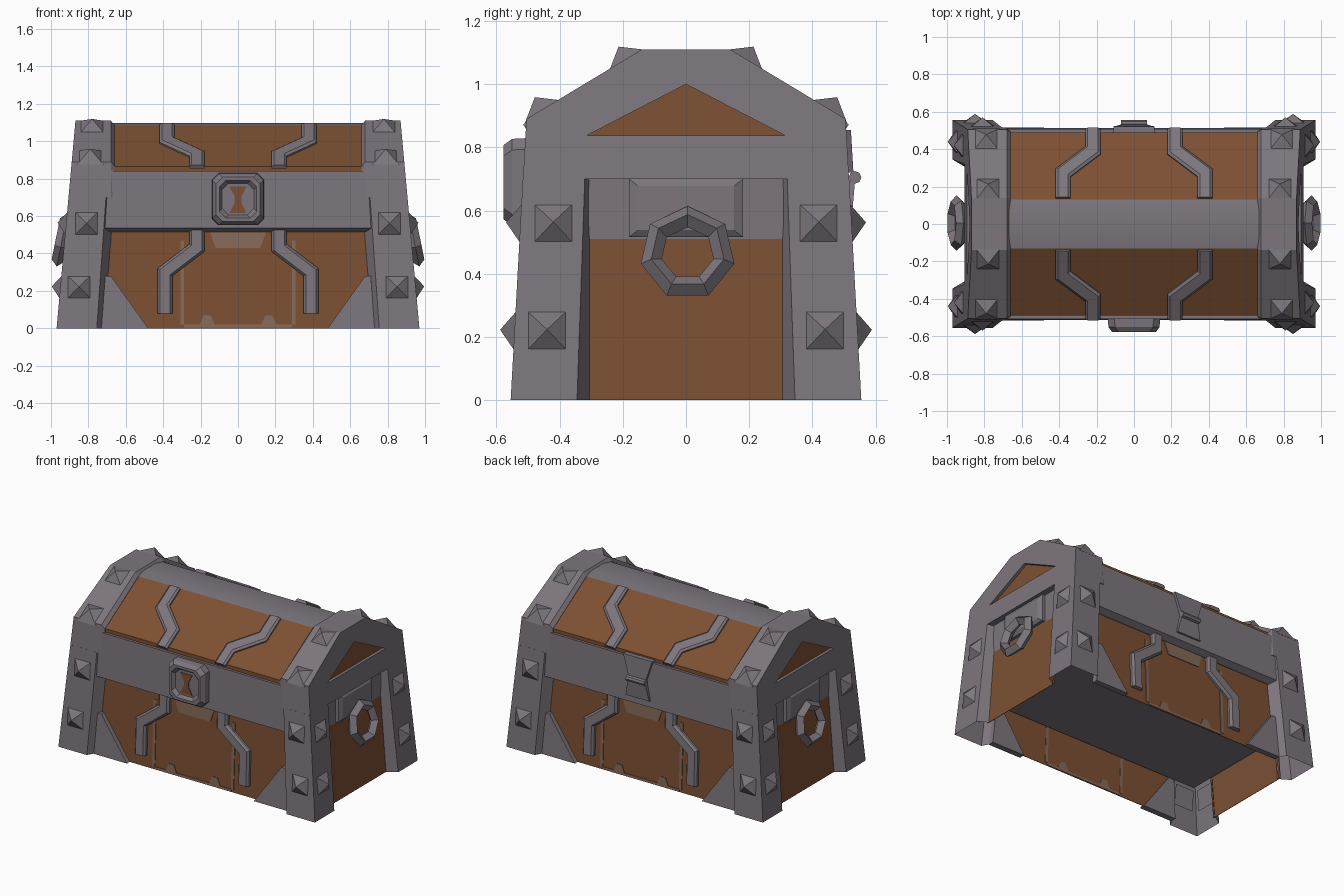
import bpy, bmesh, math
from mathutils import Vector, Matrix

cube = bpy.data.objects.get("Cube")
if cube:
    bpy.data.objects.remove(cube, do_unlink=True)


def material(name, rgb):
    m = bpy.data.materials.new(name)
    m.use_nodes = True
    m.diffuse_color = (*rgb, 1)
    m.node_tree.nodes["Principled BSDF"].inputs["Base Color"].default_value = (*rgb, 1)
    return m


IRON = material("grey iron", (0.205, 0.183, 0.205))
WOOD = material("brown wood", (0.2, 0.08, 0.033))
WORN = material("worn wood", (0.24, 0.142, 0.098))


def finish(name, bm, mats, mirror=""):
    bmesh.ops.recalc_face_normals(bm, faces=bm.faces)
    me = bpy.data.meshes.new(name)
    bm.to_mesh(me)
    bm.free()
    for m in mats:
        me.materials.append(m)
    ob = bpy.data.objects.new(name, me)
    bpy.context.collection.objects.link(ob)
    if mirror:
        mod = ob.modifiers.new("mirror", "MIRROR")
        mod.use_axis = ("X" in mirror, "Y" in mirror, False)
        mod.use_mirror_merge = False


def skin(bm, loops, closed=True):
    """Skin matching loops of points; closed loops get caps at both ends."""
    rows = [[bm.verts.new(p) for p in loop] for loop in loops]
    n = len(rows[0])
    for a, b in zip(rows, rows[1:]):
        for i in range(n if closed else n - 1):
            j = (i + 1) % n
            bm.faces.new((a[i], a[j], b[j], b[i]))
    if closed:
        bm.faces.new(rows[0])
        bm.faces.new(rows[-1])


def loft(name, loops, mat, mirror="", closed=True):
    bm = bmesh.new()
    skin(bm, loops, closed)
    finish(name, bm, [mat], mirror)


# Tapering surfaces: outer frame and recessed wood
def frame_x(z): return 0.97 - 0.091 * z
def frame_y(z): return 0.555 - 0.055 * z
def side_x(z): return 0.905 - 0.08 * z
def wall_y(z): return 0.485 - 0.04 * z
def lid_z(y): return 0.865 + (0.49 - y) * 0.61


def on_wall(p, d): return (p[0], wall_y(p[1]) + d, p[1])
def on_lid(p, d): return (p[0], p[1] + 0.52 * d, lid_z(p[1]) + 0.85 * d)


# Thin wooden walls
def long_wall(z): return [(x, wall_y(z) - t, z) for x, t in ((-0.72, 0), (0.72, 0), (0.72, 0.003), (-0.72, 0.003))]
def end_wall(z): return [(side_x(z) - t, y, z) for y, t in ((-0.32, 0), (0.32, 0), (0.32, 0.003), (-0.32, 0.003))]


loft("long_walls", [long_wall(0), long_wall(0.54)], WOOD, "Y")
loft("end_walls", [end_wall(0), end_wall(0.51)], WOOD, "X")

# Iron core: raised floor up to the lid
core = [(-0.864, -0.46), (0.864, -0.46), (0.864, 0.46), (-0.864, 0.46)]
loft("body_core", [[(x, y, z) for x, y in core] for z in (0.26, 0.84)], IRON)


# Hollow corner legs with bevelled edges
def leg(z):
    x, y = frame_x(z), frame_y(z)
    return [(0.71 - 0.08 * z, wall_y(z) - 0.01, z), (0.755 - 0.07 * z, y, z), (x, y, z),
            (x, 0.345 - 0.035 * z, z), (side_x(z) - 0.01, 0.30, z)]


loft("corner_legs", [leg(0), leg(0.7)], IRON, "XY", closed=False)

# Rim band
band = [(0.44, 0.515), (0.475, 0.515), (0.513, 0.535), (0.507, 0.84), (0.44, 0.84)]
loft("rim_band", [[(x, y, z) for y, z in band] for x in (-0.72, 0.72)], IRON, "Y")

# Gabled end frames with a recessed wooden triangle
bm = bmesh.new()
half = [(0.516, 0.70), (0.505, 0.89), (0.14, 1.11)]
prof = half + [(-y, z) for y, z in reversed(half)]
low = [(y * 0.975, z - 0.025 if z > 0.8 else z) for y, z in prof]
outer = [bm.verts.new((frame_x(z), y, z)) for y, z in prof]
mid = [bm.verts.new((0.68, y, z)) for y, z in prof]
inner = [bm.verts.new((0.66, y, z)) for y, z in low]
tri = [(-0.315, 0.837), (0, 1.0), (0.315, 0.837)]
rim = [bm.verts.new((frame_x(z), y, z)) for y, z in tri]
deep = [bm.verts.new((frame_x(z) - 0.02, y, z)) for y, z in tri]
for a, b in ((outer, mid), (mid, inner), (rim, deep)):
    n = len(a)
    for i in range(n):
        j = (i + 1) % n
        bm.faces.new((a[i], a[j], b[j], b[i]))
A, B, C, D, E, F = outer
P, Q, R = rim
for f in ((A, B, R), (B, C, Q, R), (C, D, Q), (D, E, P, Q), (E, F, P), (F, A, R, P), inner):
    bm.faces.new(f)
bm.faces.new(deep).material_index = 1
finish("gable_frames", bm, [IRON, WOOD], "X")

# Lid with iron ridge
half = [(0.49, 0.83), (0.49, 0.865), (0.13, 1.085), (0.06, 1.097)]
lid = half + [(-y, z) for y, z in reversed(half)]
bm = bmesh.new()
skin(bm, [[(x, y, z) for y, z in lid] for x in (-0.67, 0.67)])
bm.normal_update()
for f in bm.faces:
    if abs(f.normal.z) > 0.93 and f.calc_center_median().z > 1:
        f.material_index = 1
        f.smooth = True
finish("lid", bm, [WOOD, IRON])


# Bent straps on the walls and lid
def outline(path, w):
    """Mitred outline of a path."""
    pts = [Vector(p) for p in path]
    left, right = [], []
    for i, p in enumerate(pts):
        d0 = (p - pts[i - 1]).normalized() if i else (pts[1] - p).normalized()
        d1 = (pts[i + 1] - p).normalized() if i < len(pts) - 1 else d0
        n0, n1 = Vector((-d0.y, d0.x)), Vector((-d1.y, d1.x))
        m = (n0 + n1) / (1 + n0.dot(n1))
        left.append(p + m * w / 2)
        right.append(p - m * w / 2)
    return left + right[::-1]


def strap(name, path, place, height):
    steps = ((0.08, -0.001), (0.08, height * 0.5), (0.055, height))
    loft(name, [[place(p, d) for p in outline(path, w)] for w, d in steps], IRON, "XY")


strap("wall_straps", [(0.22, 0.54), (0.22, 0.43), (0.39, 0.30), (0.39, 0.08)], on_wall, 0.03)
strap("lid_straps", [(0.38, 0.135), (0.38, 0.27), (0.22, 0.39), (0.22, 0.505)], on_lid, 0.02)

# Triangular gussets beside the legs
gusset = [(0.73, 0), (0.48, 0), (0.68, 0.28), (0.71, 0.28)]
loft("gussets", [[on_wall(p, d) for p in gusset] for d in (-0.01, 0.03)], IRON, "XY")

# Worn marks showing on both faces of the long walls
marks = {
    "worn_top": [(0, 0.43), (0.12, 0.43), (0.155, 0.53), (0, 0.53)],
    "worn_seam": [(0.288, 0.02), (0.308, 0.02), (0.308, 0.47), (0.288, 0.47)],
    "worn_foot": [(0, 0.02), (0.125, 0.02), (0.145, 0.068), (0.185, 0.068), (0.205, 0.02),
                  (0.29, 0.02), (0.29, 0.005), (0, 0.005)],
}
for name, shape in marks.items():
    loft(name, [[on_wall(p, d) for p in shape] for d in (-0.005, 0.0045)], WORN, "XY")

# Pyramid studs
bm = bmesh.new()
studs = [((0.81, frame_y(0.56), 0.56), (0, 1, 0.06)), ((0.85, frame_y(0.22), 0.22), (0, 1, 0.06)),
         ((frame_x(0.56), 0.42, 0.56), (1, 0, 0.09)), ((frame_x(0.22), 0.44, 0.22), (1, 0, 0.09)),
         ((0.78, 0.19, 1.08), (0, 0.52, 0.86)), ((0.79, 0.455, 0.92), (0, 0.52, 0.86))]
for pos, normal in studs:
    turn = Vector(normal).to_track_quat("Z", "Y").to_matrix().to_4x4()
    m = (Matrix.Translation(pos) @ turn @ Matrix.Translation((0, 0, 0.018))
         @ Matrix.Rotation(math.pi / 4, 4, "Z"))
    bmesh.ops.create_cone(bm, cap_ends=True, segments=4, radius1=0.1, radius2=0, depth=0.055, matrix=m)
finish("studs", bm, [IRON], "XY")

# Handle plates and rings on both ends
plate = [(-1, -1), (1, -1), (1, 1), (-1, 1)]
loft("handle_plates", [[(x, y * a, 0.608 + z * b) for y, z in plate]
     for x, a, b in ((0.85, 0.18, 0.092), (0.885, 0.18, 0.092), (0.9, 0.152, 0.07))], IRON, "X")
for s, side in ((1, "left"), (-1, "right")):
    bpy.ops.mesh.primitive_torus_add(major_segments=7, minor_segments=4, major_radius=0.118, minor_radius=0.034,
                                     location=(s * 0.942, 0.005, 0.465),
                                     rotation=(0, -math.pi / 2 - s * 0.2, 0))
    ring = bpy.context.object
    ring.name = side + "_handle_ring"
    ring.data.materials.append(IRON)


# Lock with hourglass keyhole
def octagon(y, w, c=0.035):
    return [(sx * a, y, 0.69 + sz * b) for sx, sz, a, b in (
        (-1, -1, w - c, w), (1, -1, w - c, w), (1, -1, w, w - c), (1, 1, w, w - c),
        (1, 1, w - c, w), (-1, 1, w - c, w), (-1, 1, w, w - c), (-1, -1, w, w - c))]


loft("lock", [octagon(-0.49, 0.14), octagon(-0.55, 0.137), octagon(-0.577, 0.118),
              octagon(-0.577, 0.1), octagon(-0.555, 0.085)], IRON)
hole = [(-0.045, 0.617), (0.045, 0.617), (0.018, 0.67), (0.018, 0.705),
        (0.045, 0.757), (-0.045, 0.757), (-0.018, 0.705), (-0.018, 0.67)]
loft("keyhole", [[(x, y, z) for x, z in hole] for y in (-0.554, -0.56)], WOOD)


# Rear hinge: two flaps and a pin
def flap(z, w, y): return [(-w, 0.49, z), (w, 0.49, z), (w, y, z), (-w, y, z)]


loft("hinge_upper_flap", [flap(0.855, 0.11, 0.522), flap(0.72, 0.065, 0.53)], IRON)
loft("hinge_lower_flap", [flap(0.695, 0.065, 0.535), flap(0.58, 0.09, 0.525)], IRON)
bm = bmesh.new()
bmesh.ops.create_cone(bm, cap_ends=True, segments=8, radius1=0.02, radius2=0.02, depth=0.14,
                      matrix=Matrix.Translation((0, 0.535, 0.705)) @ Matrix.Rotation(math.pi / 2, 4, "Y"))
finish("hinge_pin", bm, [IRON])
